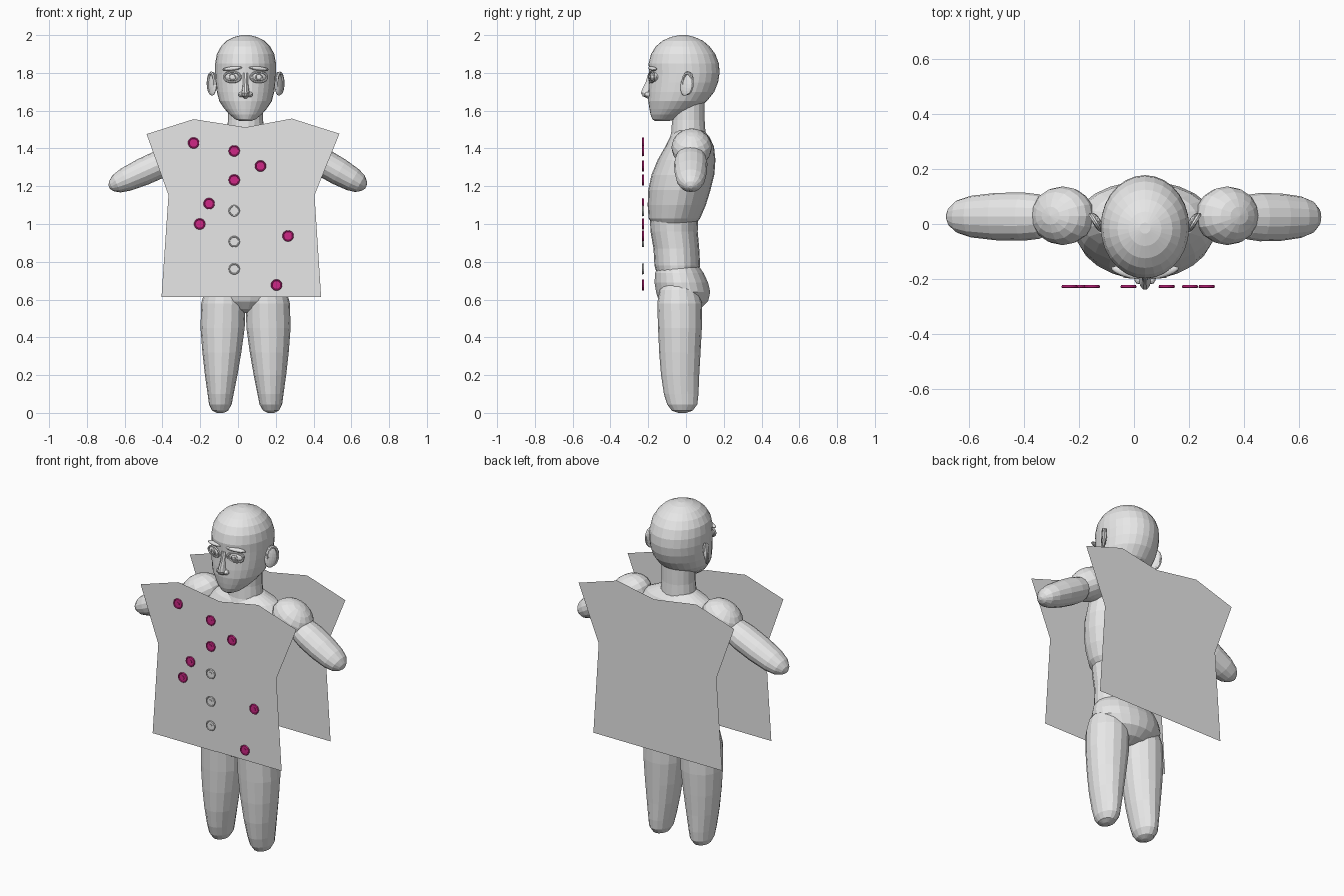
import bpy, bmesh
from math import pi, cos, sin, atan2, radians
from mathutils import Matrix, Vector

if "Cube" in bpy.data.objects:
    bpy.data.objects.remove(bpy.data.objects["Cube"])


def material(name, rgb):
    m = bpy.data.materials.new(name)
    m.use_nodes = True
    m.diffuse_color = (*rgb, 1)
    m.node_tree.nodes["Principled BSDF"].inputs["Base Color"].default_value = (*rgb, 1)
    return m


GREY = material("plain grey", (0.8, 0.8, 0.8))
PINK = material("magenta", (0.62, 0.02, 0.24))
MID = 0.04  # body centre line


def finish(name, bm, mat=GREY, matrix=Matrix()):
    bm.transform(matrix)
    if all(len(e.link_faces) == 2 for e in bm.edges):
        bmesh.ops.recalc_face_normals(bm, faces=bm.faces)
    mesh = bpy.data.meshes.new(name)
    bm.to_mesh(mesh)
    bm.free()
    mesh.materials.append(mat)
    obj = bpy.data.objects.new(name, mesh)
    bpy.context.collection.objects.link(obj)
    return obj


def loft(name, rings, sides=20, cx=MID, lean=0.0, matrix=Matrix()):
    """Skin over elliptical rings given as (z, half width, front y, back y)."""
    bm = bmesh.new()
    loops = []
    for z, w, front, back in rings:
        mid, d = (front + back) / 2, (back - front) / 2
        angles = [2 * pi * i / sides for i in range(sides)]
        loops.append([bm.verts.new((cx + lean * z + w * cos(a), mid + d * sin(a), z))
                      for a in angles])
    for a, b in zip(loops, loops[1:]):
        for i in range(sides):
            j = (i + 1) % sides
            bm.faces.new((a[i], a[j], b[j], b[i]))
    bm.faces.new(loops[0])
    bm.faces.new(loops[-1])
    return finish(name, bm, GREY, matrix)


def ellipsoid(name, loc, size, tilt=(0, 0, 0), seg=16):
    bm = bmesh.new()
    bmesh.ops.create_uvsphere(bm, u_segments=seg, v_segments=seg // 2 + 2, radius=1)
    rot = Matrix.LocRotScale(Vector(loc), None, None)
    for angle, axis in zip(tilt, "XYZ"):
        rot = rot @ Matrix.Rotation(radians(angle), 4, axis)
    return finish(name, bm, GREY, rot @ Matrix.Diagonal((*size, 1)))


def ring(name, loc, rx, rz, tube, matrix=Matrix(), mat=GREY):
    """Oval hoop facing the front."""
    bm = bmesh.new()
    n, m = 18, 6
    grid = []
    for i in range(n):
        a = 2 * pi * i / n
        grid.append([bm.verts.new((cos(a) * (rx + tube * cos(b)), tube * sin(b),
                                   sin(a) * (rz + tube * cos(b))))
                     for b in (2 * pi * k / m for k in range(m))])
    for i in range(n):
        p, q = grid[i], grid[(i + 1) % n]
        for k in range(m):
            bm.faces.new((p[k], p[(k + 1) % m], q[(k + 1) % m], q[k]))
    return finish(name, bm, mat, Matrix.Translation(loc) @ matrix)


def disc(name, x, y, z, radius, depth, mat):
    bm = bmesh.new()
    bmesh.ops.create_cone(bm, cap_ends=True, segments=16, radius1=radius,
                          radius2=radius, depth=depth)
    return finish(name, bm, mat, Matrix.Translation((x, y, z)) @ Matrix.Rotation(pi / 2, 4, "X"))


# Head and neck
loft("head", [
    (1.545, .03, -.165, -.09), (1.555, .055, -.178, -.05), (1.58, .085, -.188, 0),
    (1.61, .112, -.194, .06), (1.65, .139, -.2, .11), (1.7, .152, -.2, .15),
    (1.75, .158, -.197, .17), (1.8, .161, -.195, .178), (1.85, .161, -.198, .174),
    (1.9, .152, -.185, .155), (1.94, .13, -.16, .125), (1.97, .1, -.125, .09),
    (1.99, .06, -.08, .045), (2.0, .02, -.035, .005)], 28)
loft("neck", [(1.42, .125, -.1, .12), (1.48, .1, -.08, .105), (1.55, .093, -.075, .1),
              (1.67, .093, -.075, .1)], 18)

# Face
loft("nose", [(1.665, .008, -.205, -.17), (1.677, .019, -.232, -.17), (1.693, .022, -.24, -.17),
              (1.71, .018, -.235, -.17), (1.75, .013, -.215, -.17), (1.8, .015, -.2, -.17)], 10)
for side, label in ((-1, "right"), (1, "left")):
    x = MID + side * .07
    ellipsoid(label + "_nostril", (MID + side * .024, -.2, 1.685), (.015, .02, .014), seg=10)
    ellipsoid(label + "_brow", (x, -.177, 1.823), (.056, .016, .011), (0, side * 6, side * 18))
    ellipsoid(label + "_eye", (x, -.168, 1.778), (.044, .025, .026), (0, 0, side * 16))
    lid_turn = Matrix.Rotation(radians(side * 16), 4, "Z")
    ring(label + "_eyelid", (x, -.182, 1.778), .046, .027, .006, lid_turn)
    ring(label + "_iris", (x, -.192, 1.778), .017, .017, .003, lid_turn)
    disc(label + "_pupil", x, -.193, 1.778, .008, .006, GREY)
    # Ears flare outward towards the back
    ear_turn = (-14, 0, -side * 32)
    ellipsoid(label + "_ear", (MID + side * .174, .005, 1.742), (.013, .038, .064), ear_turn)
    flare = Matrix.Rotation(radians(90 - side * 32), 4, "Z")
    ring(label + "_ear_rim", (MID + side * .182, .008, 1.745), .03, .054, .008, flare)

# Torso
loft("chest", [
    (.965, .09, -.12, .0), (.985, .155, -.17, .04), (1.03, .195, -.198, .075),
    (1.1, .225, -.203, .105), (1.18, .247, -.2, .13), (1.26, .258, -.183, .15),
    (1.34, .256, -.15, .156), (1.41, .235, -.11, .148), (1.46, .19, -.085, .125),
    (1.495, .11, -.06, .095)], 24)
loft("abdomen", [(.72, .17, -.15, .06), (.78, .175, -.167, .075), (.87, .168, -.172, .07),
                 (.96, .17, -.188, .062), (1.05, .178, -.192, .065)], 20)
loft("pelvis", [
    (.53, .045, -.07, .02), (.55, .1, -.11, .075), (.59, .17, -.145, .118),
    (.64, .205, -.16, .13), (.69, .205, -.168, .118), (.74, .19, -.165, .095),
    (.775, .165, -.15, .07), (.79, .12, -.11, .04)], 22)

# Limbs
leg = [(0, .018, -.04, 0), (.012, .042, -.075, .035), (.045, .06, -.1, .06),
       (.1, .069, -.117, .066), (.2, .086, -.132, .07), (.32, .103, -.142, .077),
       (.45, .117, -.148, .084), (.58, .117, -.152, .085), (.65, .1, -.14, .065),
       (.7, .065, -.1, .025), (.725, .02, -.055, -.015)]
arm_shape = [(0, .2), (.06, .65), (.15, .92), (.3, 1), (.55, .98), (.78, .86),
             (.9, .68), (.97, .4), (1, .12)]
for side, label, tip, arm_y in ((-1, "right", -.682, .027), (1, "left", .677, .025)):
    loft(label + "_leg", leg, 16, MID + side * .135, -side * .03)
    ellipsoid(label + "_shoulder", (MID + side * .3, .03, 1.405), (.122, .107, .093),
              (0, side * 30, 0))
    start = Vector((MID + side * .325, arm_y, 1.375))
    reach = Vector((tip, arm_y, 1.195)) - start
    rings = [(t * reach.length, .074 * r, -.088 * r, .088 * r) for t, r in arm_shape]
    turn = Matrix.Rotation(atan2(reach.x, reach.z), 4, "Y")
    loft(label + "_arm", rings, 16, 0, 0, Matrix.Translation(start) @ turn)

# Flat garment panels
right_edge = [(-.235, 1.555), (-.484, 1.476), (-.368, 1.153), (-.405, .614)]
left_edge = [(.44, .614), (.405, 1.153), (.537, 1.478), (.285, 1.558)]


def panel(name, outline, y):
    bm = bmesh.new()
    bm.faces.new([bm.verts.new((x, y, z)) for x, z in outline])
    return finish(name, bm)


panel("back_panel", right_edge + left_edge + [(MID, 1.512)], .24)
panel("right_front_panel", right_edge + [(.02, .614), (.02, 1.515)], -.222)
panel("left_front_panel", [(.01, 1.512), (.01, .614)] + left_edge + [(MID, 1.512)], -.219)


# Buttons and fastening tabs
def button(name, x, z, mat):
    disc(name, x, -.226, z, .028, .007, mat)
    ring(name + "_rim", (x, -.229, z), .026, .026, .004, mat=mat)
    disc(name + "_centre", x, -.229, z, .011, .006, mat)


for i, z in enumerate((1.387, 1.233, 1.07, .907, .762)):
    button("front_button", -.02, z, PINK if i < 2 else GREY)
    panel("fastening_tab", [(.02, z - .03), (.07, z - .03), (.07, z + .03), (.02, z + .03)], -.221)
for x, z in ((-.235, 1.429), (.119, 1.307), (-.153, 1.108), (-.203, 1.0),
             (.265, .937), (.204, .677)):
    button("loose_button", x, z, PINK)
